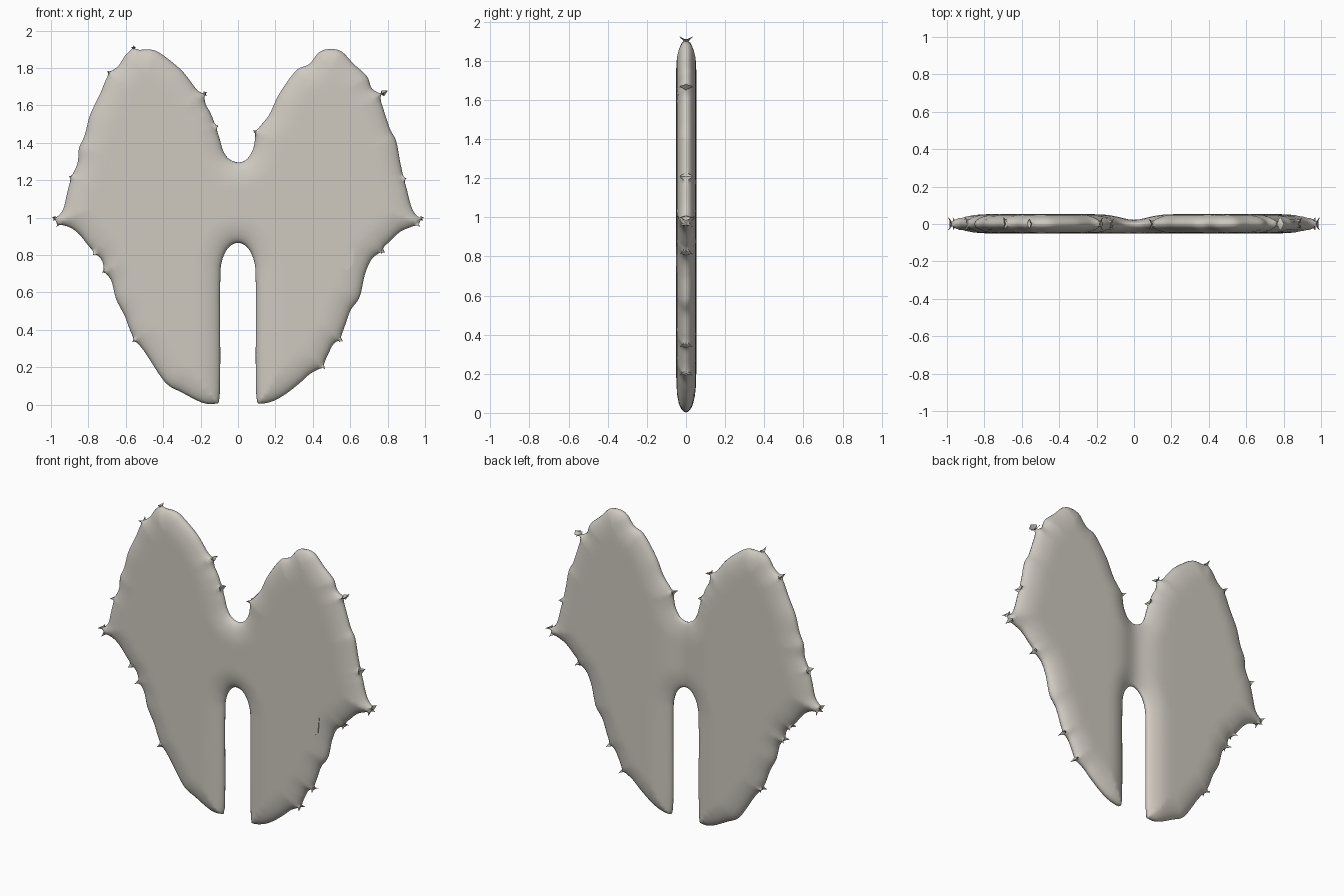
import bpy, bmesh, math
from mathutils import Vector
from mathutils.geometry import delaunay_2d_cdt
from mathutils.kdtree import KDTree

cube = bpy.data.objects.get("Cube")
if cube:
    bpy.data.objects.remove(cube)

HALF_THICK = 0.05    # half thickness of the wing sheet
RIM = 0.14           # width of the rounded rim
STEP = 0.012         # spacing of outline samples


def make_material(name, rgb):
    mat = bpy.data.materials.new(name)
    mat.use_nodes = True
    mat.diffuse_color = (*rgb, 1)
    mat.node_tree.nodes["Principled BSDF"].inputs["Base Color"].default_value = (*rgb, 1)
    return mat


def make_object(name, bm, mat):
    mesh = bpy.data.meshes.new(name)
    bm.to_mesh(mesh)
    bm.free()
    mesh.materials.append(mat)
    obj = bpy.data.objects.new(name, mesh)
    bpy.context.collection.objects.link(obj)
    return obj


# Wing outlines as runs of (x, z) points; every run ends in a sharp barb
right_runs = [
    [(0, 1.295), (-.05, 1.315), (-.08, 1.36), (-.095, 1.42), (-.105, 1.49)],
    [(-.14, 1.55), (-.17, 1.61), (-.165, 1.67)],
    [(-.22, 1.69), (-.3, 1.785), (-.39, 1.86), (-.45, 1.895), (-.53, 1.905), (-.56, 1.925)],
    [(-.6, 1.875), (-.64, 1.815), (-.7, 1.785)],
    [(-.73, 1.68), (-.79, 1.55), (-.82, 1.44), (-.85, 1.37), (-.86, 1.29), (-.905, 1.22)],
    [(-.915, 1.13), (-.94, 1.04), (-.995, 1)],
    [(-.97, .95)],
    [(-.9, .945), (-.84, .9), (-.775, .8)],
    [(-.73, .765), (-.73, .705)],
    [(-.68, .66), (-.65, .56), (-.6, .46), (-.565, .335)],
    [(-.5, .28), (-.39, .12), (-.3, .065), (-.19, .01), (-.12, .005), (-.1, .03),
     (-.095, .2), (-.095, .65), (-.085, .77), (-.05, .84), (0, .865)],
]
left_runs = [
    [(.05, .84), (.085, .77), (.095, .65), (.095, .2), (.1, .03), (.12, .005),
     (.19, .02), (.26, .06), (.33, .115), (.39, .165), (.465, .19)],
    [(.48, .26), (.515, .32), (.56, .335)],
    [(.565, .39), (.6, .5), (.65, .575), (.68, .7), (.72, .78), (.785, .81)],
    [(.79, .84), (.87, .925), (.97, .95)],
    [(.995, 1)],
    [(.945, 1.03), (.915, 1.1), (.9, 1.21)],
    [(.87, 1.29), (.845, 1.41), (.81, 1.48), (.77, 1.62), (.785, 1.67)],
    [(.72, 1.69), (.69, 1.755), (.62, 1.82), (.55, 1.89), (.48, 1.9), (.43, 1.88),
     (.38, 1.82), (.31, 1.785), (.22, 1.66), (.16, 1.54), (.08, 1.465)],
    [(.085, 1.4), (.075, 1.355), (.045, 1.31)],
]

# The plain joins at the two notches are not barbs
right_runs[-1] += left_runs.pop(0)
left_runs[-1] += right_runs.pop(0)
runs = [[Vector(p) for p in run] for run in right_runs + left_runs]


def spline(a, b, c, d, t):
    return ((b * 2) + (c - a) * t + (a * 2 - b * 5 + c * 4 - d) * t * t
            + (b * 3 - a - c * 3 + d) * t ** 3) / 2


# Sample every run as a smooth curve, recording the distance to its nearest barb
outline, barb_dist = [], []
for i, run in enumerate(runs):
    pts = [runs[i - 1][-1]] + run
    pts = [pts[0]] + pts + [pts[-1]]
    curve = []
    for a, b, c, d in zip(pts, pts[1:], pts[2:], pts[3:]):
        n = max(2, round((c - b).length / STEP))
        curve += [spline(a, b, c, d, k / n) for k in range(n)]
    for p in curve:
        outline.append(p)
        barb_dist.append(min((p - pts[0]).length, (p - pts[-1]).length))

# Pull the flanks of each barb inward so its tip stands proud
count = len(outline)


def inward_normals(pts):
    result = []
    for i in range(count):
        t = (pts[(i + 1) % count] - pts[i - 1]).normalized()
        result.append(Vector((-t.y, t.x)))
    return result


normals = inward_normals(outline)
outline = [p + n * 0.01 * (s / 0.02) * math.exp(1 - s / 0.02)
           for p, n, s in zip(outline, normals, barb_dist)]
normals = inward_normals(outline)
barb = [math.exp(-(s / 0.016) ** 2) for s in barb_dist]

tree = KDTree(count)
for i, p in enumerate(outline):
    tree.insert((p.x, p.y, 0), i)
tree.balance()

# Rim rings and an inner grid for the sheet
points = list(outline)
depth = [0.0] * count
for ring in (.004, .014, .03, .05, .08, .11):
    for p, n in zip(outline, normals):
        q = p + n * ring
        dist = tree.find((q.x, q.y, 0))[2]
        if dist > ring * 0.9:
            points.append(q)
            depth.append(min(dist, ring))
grid = 0.03
for i in range(-33, 34):
    for j in range(66):
        q = Vector((i * grid, j * grid))
        dist = tree.find((q.x, q.y, 0))[2]
        if dist > 0.125:
            points.append(q)
            depth.append(dist)

edges = [(i, (i + 1) % count) for i in range(count)]
verts, _, faces, sources, _, _ = delaunay_2d_cdt(points, edges, [], 1, 1e-5)


def half_height(k):
    d = depth[k]
    t = min(d / RIM, 1)
    x, z = points[k]
    nearest = tree.find((x, z, 0))[1]
    horn = 0.034 * barb[nearest] * math.exp(-d / 0.02)
    return max(HALF_THICK * math.sqrt(1 - (1 - t) ** 2), horn)


# Front and back skins, the back one grooved along the middle
bm = bmesh.new()
skins = []
for side in (-1, 1):
    skin, rim = [], {}
    for v, src in zip(verts, sources):
        y = half_height(src[0]) if src else HALF_THICK
        if side > 0:
            y *= 1.05 - 0.6 * math.exp(-(v.x / 0.1) ** 2)
        bv = bm.verts.new((v.x, side * y, v.y))
        skin.append(bv)
        for k in src:
            rim[k] = bv
    for f in faces:
        bm.faces.new([skin[k] for k in f])
    skins.append(rim)

# Edge wall, hollowed at each barb so that it splits into two horns
middle = []
for p, n, b in zip(outline, normals, barb):
    q = p + n * 0.02 * b
    middle.append(bm.verts.new((q.x, 0, q.y)))
for i, j in edges:
    for rim in skins:
        if len({rim[i], rim[j]}) == 2:
            bm.faces.new((rim[i], rim[j], middle[j], middle[i]))
bmesh.ops.delete(bm, geom=[v for v in bm.verts if not v.link_faces], context="VERTS")
bmesh.ops.remove_doubles(bm, verts=bm.verts[:], dist=0.0008)
bmesh.ops.recalc_face_normals(bm, faces=bm.faces[:])

stone = make_material("warm grey", (.62, .59, .53))
wings = make_object("wing_pair", bm, stone)
wings.select_set(True)
bpy.context.view_layer.objects.active = wings
bpy.ops.object.shade_smooth_by_angle(angle=math.radians(70))

# Small flat facet on the front of the left wing
bm = bmesh.new()
corners = [(.54, .76), (.58, .715), (.615, .75), (.625, .85)]
face = bm.faces.new([bm.verts.new((x, -HALF_THICK - .002, z)) for x, z in corners])
lift = bmesh.ops.extrude_face_region(bm, geom=[face])
for v in lift["geom"]:
    if isinstance(v, bmesh.types.BMVert):
        v.co.y += 0.006
bmesh.ops.recalc_face_normals(bm, faces=bm.faces[:])
make_object("front_facet", bm, stone)
